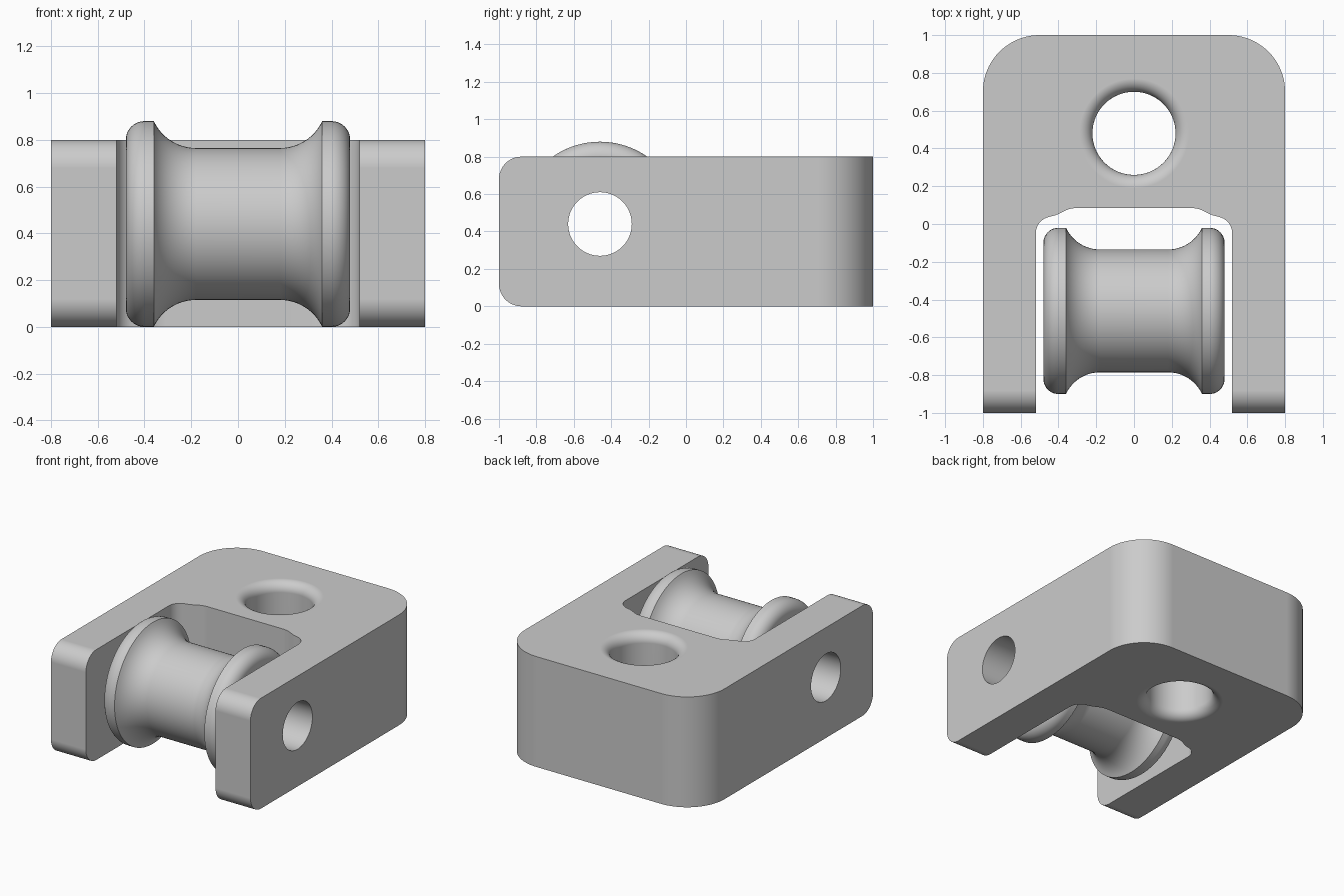
import bpy, bmesh
from math import pi, sin, cos, radians
from mathutils import Matrix, Vector

cube = bpy.data.objects.get("Cube")
if cube:
    bpy.data.objects.remove(cube, do_unlink=True)

steel = bpy.data.materials.new("light_grey_steel")
steel.use_nodes = True
GREY = (0.6, 0.6, 0.6, 1)
steel.diffuse_color = GREY
steel.node_tree.nodes["Principled BSDF"].inputs["Base Color"].default_value = GREY

AXLE_Y, AXLE_Z, BORE = -0.46, 0.44, 0.17
HEIGHT, HALF_W, HALF_L = 0.8, 0.8, 1.0


def arc(cx, cy, r, start, end, n=12):
    """Points on an arc, angles in degrees."""
    angles = [radians(start + (end - start) * i / n) for i in range(n + 1)]
    return [(cx + r * cos(a), cy + r * sin(a)) for a in angles]


def mirrored(points):
    return points + [(-x, y) for x, y in reversed(points)]


def make_object(name, bm):
    bmesh.ops.recalc_face_normals(bm, faces=bm.faces)
    mesh = bpy.data.meshes.new(name)
    bm.to_mesh(mesh)
    bm.free()
    mesh.materials.append(steel)
    obj = bpy.data.objects.new(name, mesh)
    bpy.context.collection.objects.link(obj)
    return obj


def prism(name, outline, depth, place):
    """Extrude an outline; place maps (u, v, w) to a 3D point."""
    bm = bmesh.new()
    face = bm.faces.new([bm.verts.new(place(u, v, depth[0])) for u, v in outline])
    ext = bmesh.ops.extrude_face_region(bm, geom=[face])["geom"]
    move = Vector(place(0, 0, depth[1])) - Vector(place(0, 0, depth[0]))
    bmesh.ops.translate(bm, vec=move, verts=[g for g in ext if isinstance(g, bmesh.types.BMVert)])
    return make_object(name, bm)


def lathe(name, profile, matrix, steps=96, capped=False):
    """Spin (radius, height) points about z; capped for solids, else a closed ring."""
    bm = bmesh.new()
    rings = []
    for k in range(steps):
        a = 2 * pi * k / steps
        rings.append([bm.verts.new(matrix @ Vector((r * cos(a), r * sin(a), h)))
                      for r, h in profile])
    count = len(profile)
    for k in range(steps):
        p, q = rings[k], rings[(k + 1) % steps]
        for i in range(count - 1 if capped else count):
            j = (i + 1) % count
            bm.faces.new((p[i], q[i], q[j], p[j]))
    if capped:
        bm.faces.new([ring[0] for ring in rings])
        bm.faces.new([ring[-1] for ring in rings])
    return make_object(name, bm)


def apply_boolean(target, cutter, operation):
    mod = target.modifiers.new("cut", 'BOOLEAN')
    mod.operation, mod.object, mod.solver = operation, cutter, 'EXACT'
    activate(target)
    bpy.ops.object.modifier_apply(modifier=mod.name)
    bpy.data.objects.remove(cutter, do_unlink=True)


def activate(obj):
    bpy.ops.object.select_all(action='DESELECT')
    obj.select_set(True)
    bpy.context.view_layer.objects.active = obj


def smooth(obj):
    activate(obj)
    bpy.ops.object.shade_smooth_by_angle(angle=radians(30))
    mod = obj.modifiers.new("flat_face_normals", 'WEIGHTED_NORMAL')
    mod.keep_sharp = True


# Bracket: rounded side profile, trimmed by the forked plan outline
R = 0.12
side = (arc(-HALF_L + R, R, R, 270, 180) + arc(-HALF_L + R, HEIGHT - R, R, 180, 90)
        + [(1.2, HEIGHT), (1.2, 0)])
bracket = prism("bracket", side, (-1, 1), lambda y, z, x: (x, y, z))

slot_half = ([(0.52, -1.2)] + arc(0.43, -0.05, 0.09, 0, 80, 8)
             + [(0.42, 0.045), (0.40, 0.053), (0.38, 0.063), (0.36, 0.073), (0.34, 0.08), (0.31, 0.085)])
outer_half = [(HALF_W, -1.2)] + arc(HALF_W - 0.3, HALF_L - 0.3, 0.3, 0, 90, 20)
plan = mirrored(outer_half) + list(reversed(mirrored(slot_half)))
# the slot runs from the left leg back to the right leg
plan = mirrored(outer_half) + [(-x, y) for x, y in slot_half] + list(reversed(slot_half))
trim = prism("plan_trim", plan, (-0.3, 1.1), lambda x, y, z: (x, y, z))
apply_boolean(bracket, trim, 'INTERSECT')

# Vertical hole with flared rims at both ends
HOLE, FLARE = 0.22, 0.07
rim = HOLE + FLARE
flared = ([(rim, -0.1)] + arc(rim, FLARE, FLARE, 270, 180, 8)
          + arc(rim, HEIGHT - FLARE, FLARE, 180, 90, 8) + [(rim, HEIGHT + 0.1)])
hole = lathe("hole_cutter", flared, Matrix.Translation((0, 0.48, 0)), capped=True)
apply_boolean(bracket, hole, 'DIFFERENCE')

# Axle bore through both legs
axle = Matrix.Translation((0, AXLE_Y, AXLE_Z)) @ Matrix.Rotation(pi / 2, 4, 'Y')
bore = lathe("bore_cutter", [(BORE, -1), (BORE, 1)], axle, capped=True)
apply_boolean(bracket, bore, 'DIFFERENCE')
smooth(bracket)

# Grooved roller with rounded flanges and a through bore
FLANGE, CORE, END, EDGE = 0.44, 0.325, 0.48, 0.08
throat = 0.198
half = [(h, r) for h, r in
        [(END, BORE)] + arc(END - EDGE, FLANGE - EDGE, EDGE, 0, 90, 10)
        + [(0.36, FLANGE)] + arc(0.18, CORE + throat, throat, -25, -90, 12)[1:]]
profile = [(r, h) for h, r in mirrored(half)]
roller = lathe("roller", profile, axle)
smooth(roller)
